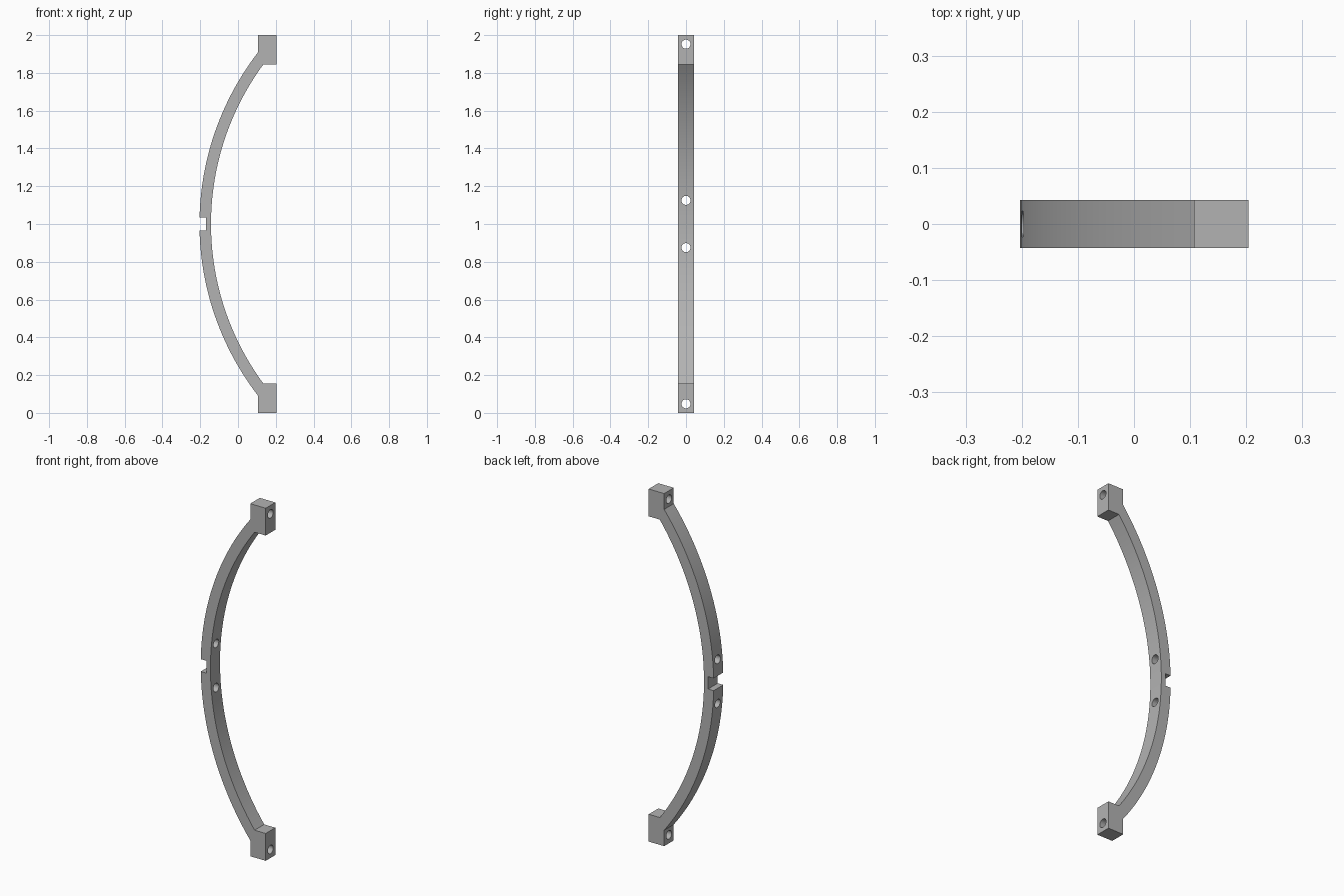
import bpy, bmesh, math

cube = bpy.data.objects.get("Cube")
if cube:
    bpy.data.objects.remove(cube, do_unlink=True)

grey = bpy.data.materials.new("plain grey")
grey.use_nodes = True
colour = (0.45, 0.45, 0.45, 1)
grey.diffuse_color = colour
grey.node_tree.nodes["Principled BSDF"].inputs["Base Color"].default_value = colour

HALF_X, HALF_Y = 0.204, 0.043
CENTRE_X, R_OUT, R_IN = 1.283, 1.487, 1.426
BLOCK_X, BLOCK_Z = 0.107, 0.845       # end block outer side and inner ledge
NOTCH_X, NOTCH_Z = -0.169, 0.035
STEPS = 32


def arc(radius, h0, h1):
    """Points (x, height above the middle) along a circular arc."""
    a0, a1 = math.asin(h0 / radius), math.asin(h1 / radius)
    angles = [a0 + (a1 - a0) * i / STEPS for i in range(STEPS + 1)]
    return [(CENTRE_X - radius * math.cos(a), radius * math.sin(a)) for a in angles]


# Upper half outline: notch, outer arc, end block, inner arc
outer_top = math.sqrt(R_OUT ** 2 - (CENTRE_X - BLOCK_X) ** 2)
upper = [(NOTCH_X, NOTCH_Z)] + arc(R_OUT, NOTCH_Z, outer_top)
upper += [(BLOCK_X, 1), (HALF_X, 1), (HALF_X, BLOCK_Z)]
upper += arc(R_IN, BLOCK_Z, 0)
lower = [(x, -h) for x, h in reversed(upper[:-1])]

# Curved handle bar with end blocks, extruded across its width
bm = bmesh.new()
face = bm.faces.new([bm.verts.new((x, -HALF_Y, 1 + h)) for x, h in upper + lower])
side = bmesh.ops.extrude_face_region(bm, geom=[face])["geom"]
bmesh.ops.translate(bm, vec=(0, 2 * HALF_Y, 0),
                    verts=[g for g in side if isinstance(g, bmesh.types.BMVert)])
bmesh.ops.recalc_face_normals(bm, faces=bm.faces)
mesh = bpy.data.meshes.new("curved_handle")
bm.to_mesh(mesh)
bm.free()
mesh.materials.append(grey)
handle = bpy.data.objects.new("curved_handle", mesh)
bpy.context.collection.objects.link(handle)

# Screw holes straight through along x
cutters = []
for z in (0.048, 0.875, 1.125, 1.952):
    bpy.ops.mesh.primitive_cylinder_add(vertices=32, radius=0.024, depth=1,
                                        location=(0, 0, z), rotation=(0, math.pi / 2, 0))
    cutter = bpy.context.object
    cutter.name = "hole_cutter"
    cutter.hide_render = True
    cutter.data.materials.append(grey)
    cut = handle.modifiers.new("screw_hole", 'BOOLEAN')
    cut.operation, cut.solver, cut.object = 'DIFFERENCE', 'EXACT', cutter
    cutters.append(cutter)

bpy.ops.object.select_all(action='DESELECT')
handle.select_set(True)
bpy.context.view_layer.objects.active = handle
for name in [m.name for m in handle.modifiers]:
    bpy.ops.object.modifier_apply(modifier=name)
for cutter in cutters:
    bpy.data.objects.remove(cutter, do_unlink=True)
bpy.ops.object.shade_smooth_by_angle(angle=math.radians(30))
